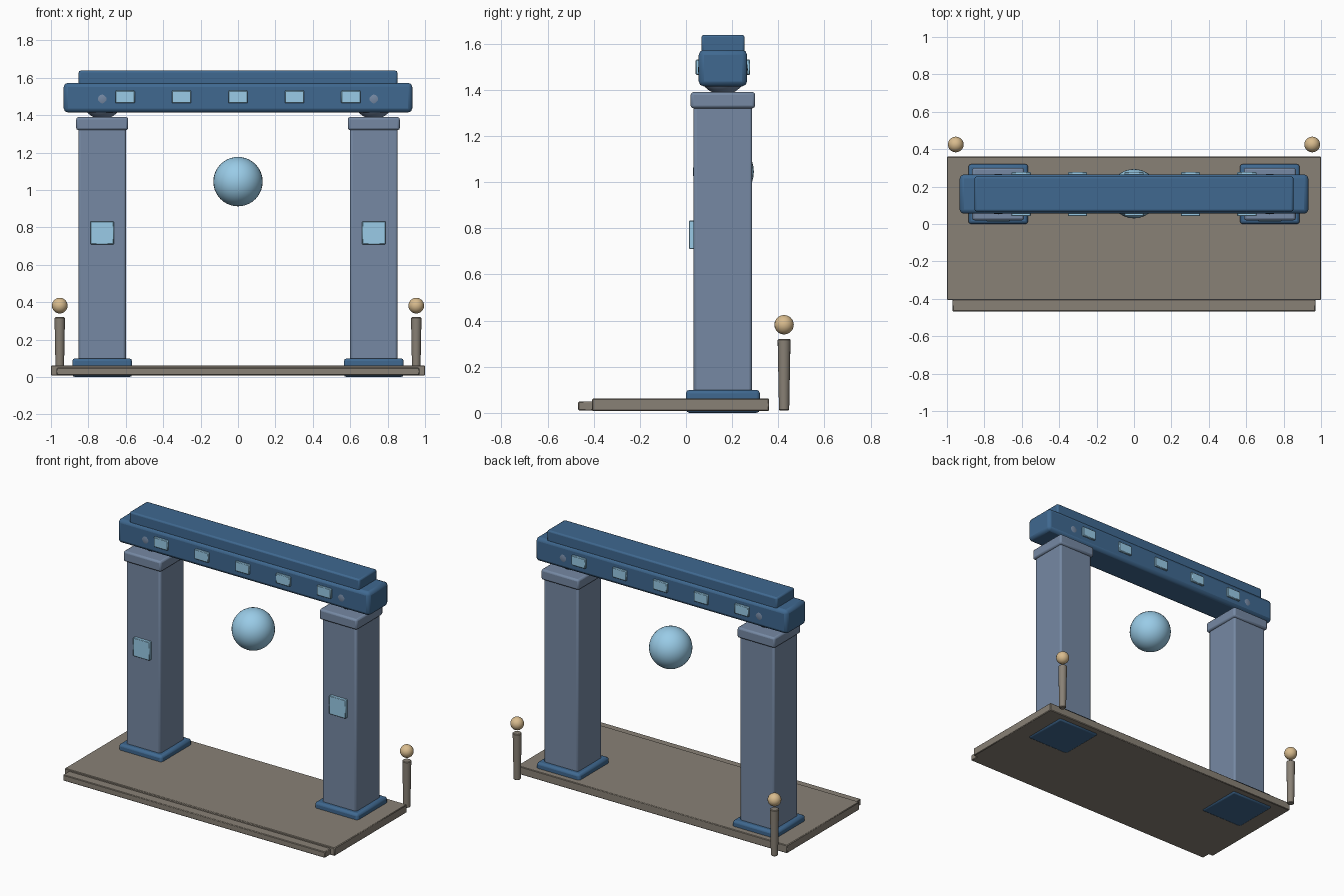
import bpy, math

if "Cube" in bpy.data.objects:
    bpy.data.objects.remove(bpy.data.objects["Cube"])


def material(name, rgb):
    m = bpy.data.materials.new(name)
    m.diffuse_color = (*rgb, 1)
    m.use_nodes = True
    m.node_tree.nodes["Principled BSDF"].inputs["Base Color"].default_value = m.diffuse_color
    return m


NAVY = material("navy", (0.05, 0.14, 0.28))
SLATE = material("slate", (0.18, 0.25, 0.37))
GLOW = material("glow", (0.32, 0.60, 0.80))
STONE = material("stone", (0.25, 0.22, 0.18))
BRASS = material("brass", (0.69, 0.50, 0.27))


def finish(name, mat):
    ob = bpy.context.object
    ob.name = name
    ob.data.materials.append(mat)
    bpy.ops.object.shade_smooth_by_angle(angle=math.radians(35))
    return ob


def box(name, x, y, z, mat, bevel=0.0, segments=2):
    """Box from (min, max) ranges, with rounded edges."""
    bpy.ops.mesh.primitive_cube_add(size=1)
    ob = bpy.context.object
    for v in ob.data.vertices:
        v.co = [r[0] + (c + 0.5) * (r[1] - r[0]) for c, r in zip(v.co, (x, y, z))]
    finish(name, mat)
    if bevel:
        mod = ob.modifiers.new("bevel", 'BEVEL')
        mod.width, mod.segments = bevel, segments
    return ob


def ball(name, pos, r, mat, segments=32, rings=16):
    bpy.ops.mesh.primitive_uv_sphere_add(segments=segments, ring_count=rings,
                                         radius=r, location=pos)
    return finish(name, mat)


# platform and front step
box("platform", (-1, 1), (-0.407, 0.36), (0.008, 0.062), STONE, 0.004, 1)
box("front_step", (-0.97, 0.97), (-0.467, -0.38), (0.01, 0.05), STONE, 0.004, 1)

for side, s in (("left", -1), ("right", 1)):
    cx = s * 0.726

    def span(h):
        return (cx - h, cx + h)

    # pillar with plinth, capital and glowing front panel
    box(side + "_plinth", span(0.16), (0.0, 0.32), (0.0, 0.1), NAVY, 0.015)
    box(side + "_pillar", span(0.127), (0.033, 0.287), (0.003, 1.33), SLATE, 0.012)
    box(side + "_capital", span(0.139), (0.02, 0.3), (1.32, 1.39), SLATE, 0.012)
    box(side + "_pillar_panel", span(0.062), (0.013, 0.05), (0.71, 0.833), GLOW, 0.003, 1)
    # ball joint between capital and beam
    ball(side + "_joint", (cx, 0.16, 1.487), 0.108, SLATE)
    # lamp post behind the platform
    px = s * 0.953
    bpy.ops.mesh.primitive_cone_add(vertices=16, radius1=0.022, radius2=0.028,
                                    depth=0.31, location=(px, 0.425, 0.165))
    post = finish(side + "_lamp_post", STONE)
    mod = post.modifiers.new("bevel", 'BEVEL')
    mod.width, mod.segments = 0.004, 1
    mod.limit_method = 'ANGLE'
    ball(side + "_lamp", (px, 0.425, 0.382), 0.042, BRASS, 20, 12)

# crossbeam with top slab and glowing panels on both faces
box("beam", (-0.932, 0.932), (0.055, 0.265), (1.415, 1.573), NAVY, 0.022)
box("beam_top_slab", (-0.852, 0.852), (0.067, 0.254), (1.56, 1.638), NAVY, 0.01)
for i in range(-2, 3):
    x = i * 0.302
    for face, y in (("front", (0.042, 0.07)), ("back", (0.25, 0.278))):
        box(f"beam_panel_{face}_{i + 3}", (x - 0.052, x + 0.052), y,
            (1.465, 1.531), GLOW, 0.004, 1)

# floating orb
ball("orb", (0, 0.162, 1.045), 0.132, GLOW, 32, 20)
